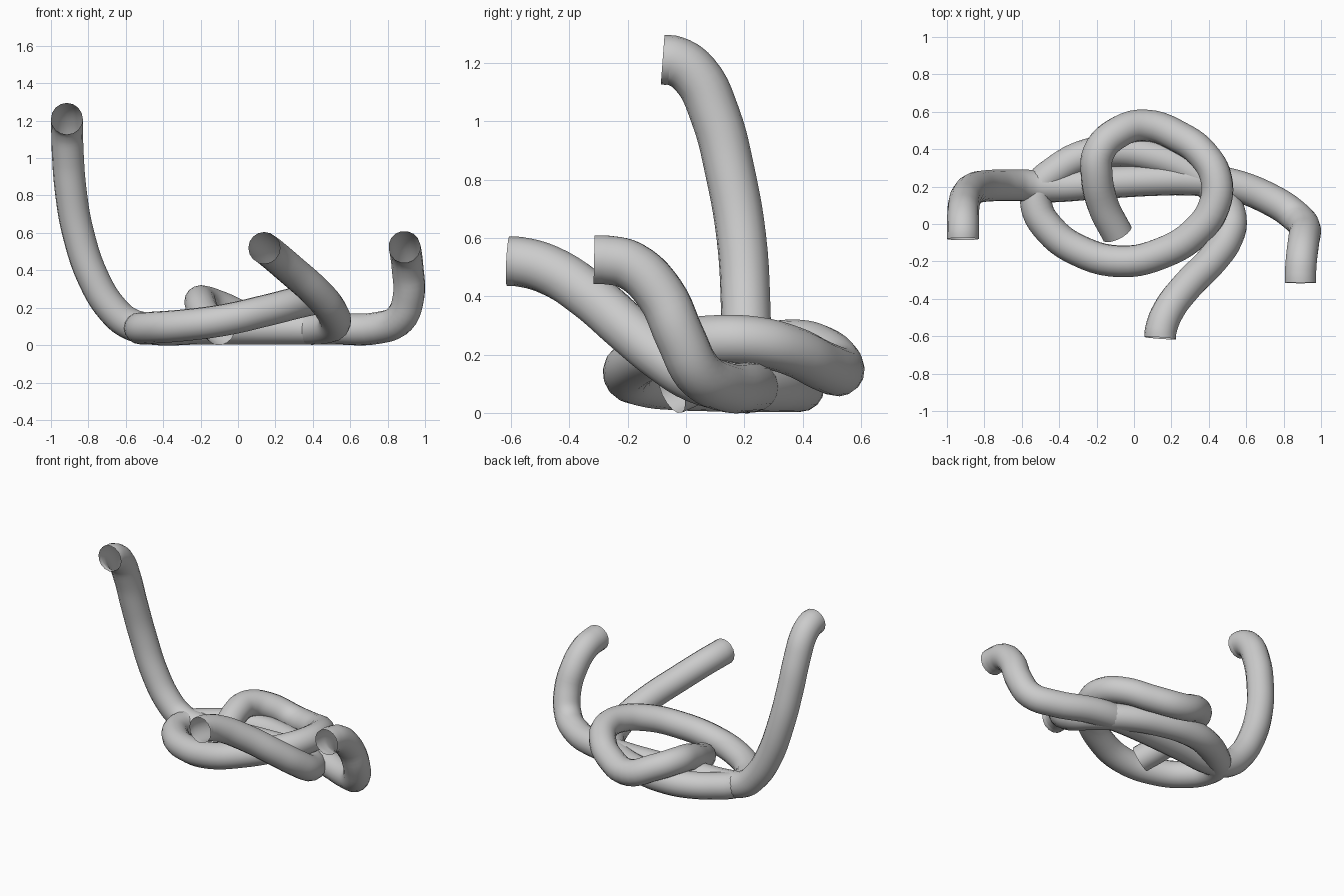
import bpy

RADIUS = 0.085


def tube(name, points):
    """Open-ended round tube swept along a smooth path."""
    cu = bpy.data.curves.new(name, 'CURVE')
    cu.dimensions = '3D'
    cu.resolution_u = 5
    cu.bevel_depth = RADIUS
    cu.bevel_resolution = 6
    cu.use_fill_caps = False
    sp = cu.splines.new('BEZIER')
    sp.bezier_points.add(len(points) - 1)
    for bp, p in zip(sp.bezier_points, points):
        bp.co = p
        bp.handle_left_type = bp.handle_right_type = 'AUTO'
    ob = bpy.data.objects.new(name, cu)
    bpy.context.collection.objects.link(ob)
    bpy.ops.object.select_all(action='DESELECT')
    ob.select_set(True)
    bpy.context.view_layer.objects.active = ob
    bpy.ops.object.convert(target='MESH')
    bpy.ops.object.shade_smooth_by_angle()
    return bpy.context.object


Z = 0.088  # centre height of a tube lying on the ground

# long tube: tall left end, flat run, short right end
tube("long_tube", [
    (-0.915, -0.08, 1.21), (-0.915, -0.04, 1.207), (-0.914, 0.03, 1.16),
    (-0.91, 0.10, 1.02), (-0.895, 0.15, 0.83), (-0.855, 0.19, 0.60),
    (-0.77, 0.205, 0.35), (-0.67, 0.207, 0.19), (-0.58, 0.206, 0.115),
    (-0.47, 0.20, Z), (-0.2, 0.217, Z), (0.1, 0.235, Z), (0.3, 0.237, Z),
    (0.5, 0.217, Z), (0.75, 0.12, 0.092), (0.865, 0.04, 0.14),
    (0.912, -0.02, 0.26), (0.907, -0.09, 0.41), (0.895, -0.19, 0.505),
    (0.89, -0.27, 0.524), (0.89, -0.315, 0.525),
])

# knotted tube: front end, back arc, front loop, inner coil
tube("knot_tube", [
    (0.14, -0.61, 0.52), (0.143, -0.57, 0.518), (0.18, -0.47, 0.49),
    (0.28, -0.335, 0.405), (0.42, -0.19, 0.28), (0.495, -0.08, 0.19),
    (0.518, 0.03, 0.12), (0.46, 0.15, 0.092), (0.3, 0.28, Z),
    (0.1, 0.36, Z), (-0.12, 0.39, Z), (-0.28, 0.36, Z), (-0.42, 0.28, Z),
    (-0.505, 0.20, Z), (-0.522, 0.10, 0.09), (-0.45, -0.03, 0.094),
    (-0.3, -0.14, 0.105), (-0.07, -0.20, 0.135), (0.15, -0.155, 0.185),
    (0.33, -0.045, 0.23), (0.43, 0.10, 0.25), (0.44, 0.24, 0.245),
    (0.37, 0.37, 0.21), (0.25, 0.46, 0.165), (0.06, 0.527, 0.145),
    (-0.10, 0.48, 0.205), (-0.19, 0.38, 0.235), (-0.20, 0.27, 0.22),
    (-0.165, 0.10, 0.145), (-0.09, -0.05, 0.078),
])
